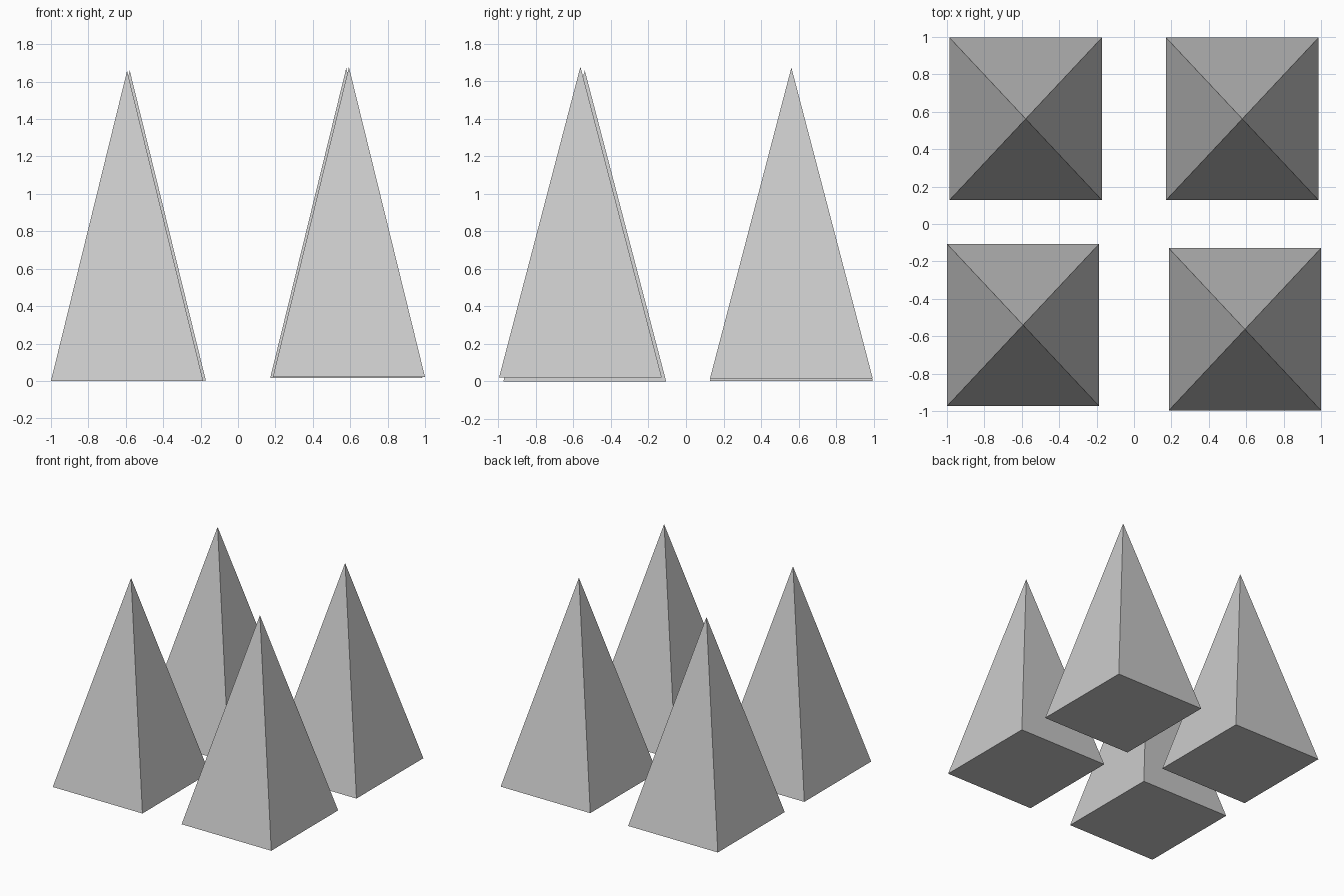
import bpy, bmesh

if "Cube" in bpy.data.objects:
    bpy.data.objects.remove(bpy.data.objects["Cube"])

WIDTH, DEPTH, HEIGHT = 0.814, 0.868, 1.658


def pyramid(name, x, y, z):
    """Closed four-sided pyramid with its base centre at (x, y, z)."""
    bm = bmesh.new()
    base = [bm.verts.new((x + sx * WIDTH / 2, y + sy * DEPTH / 2, z))
            for sx, sy in ((-1, -1), (1, -1), (1, 1), (-1, 1))]
    apex = bm.verts.new((x, y, z + HEIGHT))
    bm.faces.new(base[::-1])
    for i in range(4):
        bm.faces.new((base[i], base[(i + 1) % 4], apex))
    mesh = bpy.data.meshes.new(name)
    bm.to_mesh(mesh)
    bm.free()
    bpy.context.collection.objects.link(bpy.data.objects.new(name, mesh))


# Four spikes, each slightly off the regular grid
pyramid("spike_front_left", -0.593, -0.540, 0.0)
pyramid("spike_front_right", 0.593, -0.563, 0.02)
pyramid("spike_back_left", -0.579, 0.562, 0.002)
pyramid("spike_back_right", 0.579, 0.562, 0.015)
